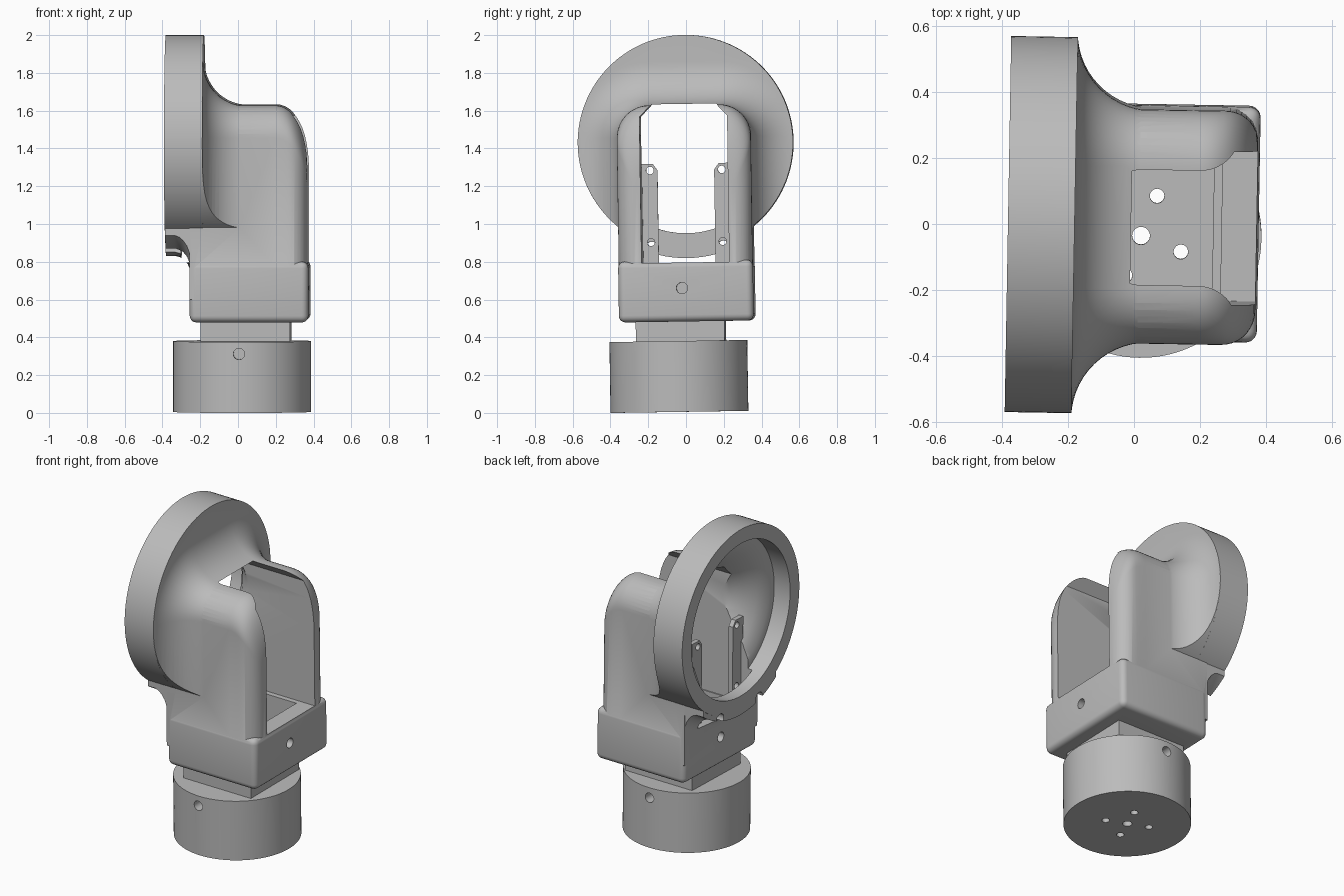
import bpy, bmesh
from math import sin, cos, pi, sqrt, radians
from mathutils import Matrix, Vector

if "Cube" in bpy.data.objects:
    bpy.data.objects.remove(bpy.data.objects["Cube"])

grey = bpy.data.materials.new("plain grey")
grey.use_nodes = True
grey.diffuse_color = (0.5, 0.5, 0.5, 1)
grey.node_tree.nodes["Principled BSDF"].inputs["Base Color"].default_value = (0.5, 0.5, 0.5, 1)

RING_Z = 1.425
HALF, TOP, CORNER = 0.355, 1.625, 0.17


def finish(bm, name):
    bmesh.ops.recalc_face_normals(bm, faces=bm.faces)
    mesh = bpy.data.meshes.new(name)
    bm.to_mesh(mesh)
    bm.free()
    mesh.materials.append(grey)
    ob = bpy.data.objects.new(name, mesh)
    bpy.context.collection.objects.link(ob)
    return ob


def loft(name, sections):
    """Skin a list of closed sections and cap both ends."""
    bm = bmesh.new()
    rows = [[bm.verts.new(p) for p in s] for s in sections]
    n = len(rows[0])
    for a, b in zip(rows, rows[1:]):
        for i in range(n):
            j = (i + 1) % n
            bm.faces.new((a[i], a[j], b[j], b[i]))
    bm.faces.new(rows[0])
    bm.faces.new(rows[-1])
    return finish(bm, name)


def box(name, x, y, z, bevel=0):
    bm = bmesh.new()
    bmesh.ops.create_cube(bm, size=1)
    for v in bm.verts:
        v.co = [lo + (hi - lo) * (c + 0.5) for c, (lo, hi) in zip(v.co, (x, y, z))]
    if bevel:
        bmesh.ops.bevel(bm, geom=bm.edges[:], offset=bevel, segments=5,
                        profile=0.5, affect='EDGES')
    return finish(bm, name)


def lathe(name, profile, centre=(0, 0), axis="X", n=96):
    """Solid of revolution from (position, radius) pairs along an axis."""
    u, v = centre
    rows = []
    for t, r in profile:
        ring = [(u + r * cos(2 * pi * i / n), v + r * sin(2 * pi * i / n)) for i in range(n)]
        place = {"X": lambda a, b: (t, a, b), "Y": lambda a, b: (a, t, b),
                 "Z": lambda a, b: (a, b, t)}[axis]
        rows.append([place(a, b) for a, b in ring])
    return loft(name, rows)


def drill(axis, lo, hi, centre, r):
    return lathe("drill", [(lo, r), (hi, r)], centre, axis, 24)


def boolean(ob, tool, op):
    tool.hide_render = True
    mod = ob.modifiers.new(op.lower(), 'BOOLEAN')
    mod.operation, mod.solver, mod.object = op, 'EXACT', tool
    bpy.context.view_layer.objects.active = ob
    bpy.ops.object.modifier_apply(modifier=mod.name)
    bpy.data.objects.remove(tool)


def arch(x, half, top, r, bottom=0.6):
    """Upright section with rounded upper corners."""
    pts = [(x, half, bottom)]
    for side, start in ((1, 0), (-1, pi / 2)):
        for i in range(13):
            a = start + pi / 2 * i / 12
            pts.append((x, side * (half - r) + r * cos(a), top - r + r * sin(a)))
    return pts + [(x, -half, bottom)]


# Fork body: arch section, rounded off toward the open end
sections = [arch(x, HALF, TOP, CORNER) for x in (-0.25, 0.2)]
for i in range(1, 13):
    a = pi / 2 * i / 12
    x = 0.2 + 0.172 * sin(a)
    side = max(0, (x - 0.272) / 0.1)
    half = HALF - 0.1 * (1 - sqrt(max(0, 1 - side * side)))
    sections.append(arch(x, half, TOP - 0.28 * (1 - cos(a)), CORNER))
body = loft("fork_body", sections)
boolean(body, box("lower_block", (-0.25, 0.378), (-0.357, 0.357), (0.478, 0.8), 0.035), 'UNION')

# Round head and the concave flare that joins it to the fork
boolean(body, lathe("head", [(-0.382, 0.57), (-0.18, 0.57)], (0, RING_Z), n=128), 'UNION')
R = 0.23
sections = [arch(-0.21, HALF + R, TOP + R, CORNER + R, 0.7)]
for i in range(15):
    a = pi / 2 * i / 14
    d = R * (1 - sin(a)) - 0.003
    sections.append(arch(0.05 - R * cos(a), HALF + d, TOP + d, CORNER + d, 0.7))
flare = loft("flare", sections)
boolean(flare, lathe("trim", [(-0.5, 0.5695), (0.5, 0.5695)], (0, RING_Z), n=128), 'INTERSECT')
boolean(body, flare, 'UNION')

# Lip under the head
lip = lathe("lip", [(-0.38, 0.6), (-0.33, 0.6), (-0.305, 0.608), (-0.285, 0.622),
                    (-0.265, 0.645), (-0.25, 0.68), (-0.24, 0.7)], (0, RING_Z))
boolean(lip, box("trim", (-1, 1), (-0.352, 0.352), (0, 1.05)), 'INTERSECT')
boolean(body, lip, 'UNION')

# Bore with dished floor
boolean(body, lathe("bore", [(-0.5, 0.48), (-0.27, 0.48), (-0.268, 0.43), (-0.23, 0.36),
                             (-0.18, 0.3), (-0.12, 0.25), (-0.06, 0.22), (0, 0.2)],
                    (0, RING_Z)), 'DIFFERENCE')

# Channel between the arms, with chamfered upper corners
channel = [(-0.232, 0.79), (0.232, 0.79), (0.232, 1.565), (0.17, 1.63),
           (-0.17, 1.63), (-0.232, 1.565)]
boolean(body, loft("channel", [[(x, y, z) for y, z in channel] for x in (-0.3, 0.6)]), 'DIFFERENCE')


def shaft():
    return box("shaft", (-0.155, 0.24), (-0.22, 0.17), (0.06, 0.6))


# Pit, screw holes and lip notches
for tool in (box("pit", (-0.17, 0.265), (-0.225, 0.2), (0.51, 0.85)), shaft(),
             drill("X", 0.29, 0.5, (-0.02, 0.655), 0.03),
             drill("X", -0.4, -0.19, (0, 0.655), 0.03),
             drill("X", -0.5, -0.27, (0.19, 0.868), 0.035),
             drill("X", -0.5, -0.27, (-0.19, 0.868), 0.035)):
    boolean(body, tool, 'DIFFERENCE')

# Mounting tabs inside the channel
parts = [body]
for side, name in ((1, "left_tab"), (-1, "right_tab")):
    outline = [(0.15, 0.78), (0.25, 0.78), (0.25, 1.315), (0.175, 1.315), (0.15, 1.28)]
    tab = loft(name, [[(x, side * y, z) for y, z in outline] for x in (-0.22, -0.19)])
    for z in (0.9, 1.28):
        boolean(tab, drill("X", -0.4, 0, (side * 0.19, z), 0.02), 'DIFFERENCE')
    parts.append(tab)

# Square neck
neck = box("neck", (-0.195, 0.28), (-0.27, 0.2), (0.36, 0.5))
boolean(neck, shaft(), 'DIFFERENCE')
parts.append(neck)

# Round base with side holes and bottom bolt pattern
BX, BY = 0.022, -0.05
base = lathe("base", [(0, 0.365), (0.375, 0.365)], (BX, BY), "Z")
tools = [shaft(), drill("Y", -0.6, BY - 0.27, (BX - 0.01, 0.312), 0.03),
         drill("Y", BY + 0.27, 0.6, (BX, 0.312), 0.03),
         drill("Z", -0.1, 0.2, (BX, BY), 0.027)]
for i in range(4):
    a = radians(-21 + 90 * i)
    tools.append(drill("Z", -0.1, 0.2, (BX + 0.13 * cos(a), BY + 0.13 * sin(a)), 0.022))
for tool in tools:
    boolean(base, tool, 'DIFFERENCE')
parts.append(base)

# Slight lean of the whole assembly, then shading
pivot = Vector((0, 0, 1))
lean = (Matrix.Translation(pivot + Vector((0, 0, 0.006))) @ Matrix.Rotation(radians(-1), 4, 'Z')
        @ Matrix.Rotation(radians(0.9), 4, 'X') @ Matrix.Translation(-pivot))
for ob in parts:
    ob.data.transform(lean)
    bpy.ops.object.select_all(action='DESELECT')
    ob.select_set(True)
    bpy.context.view_layer.objects.active = ob
    bpy.ops.object.shade_smooth_by_angle(angle=radians(30))
